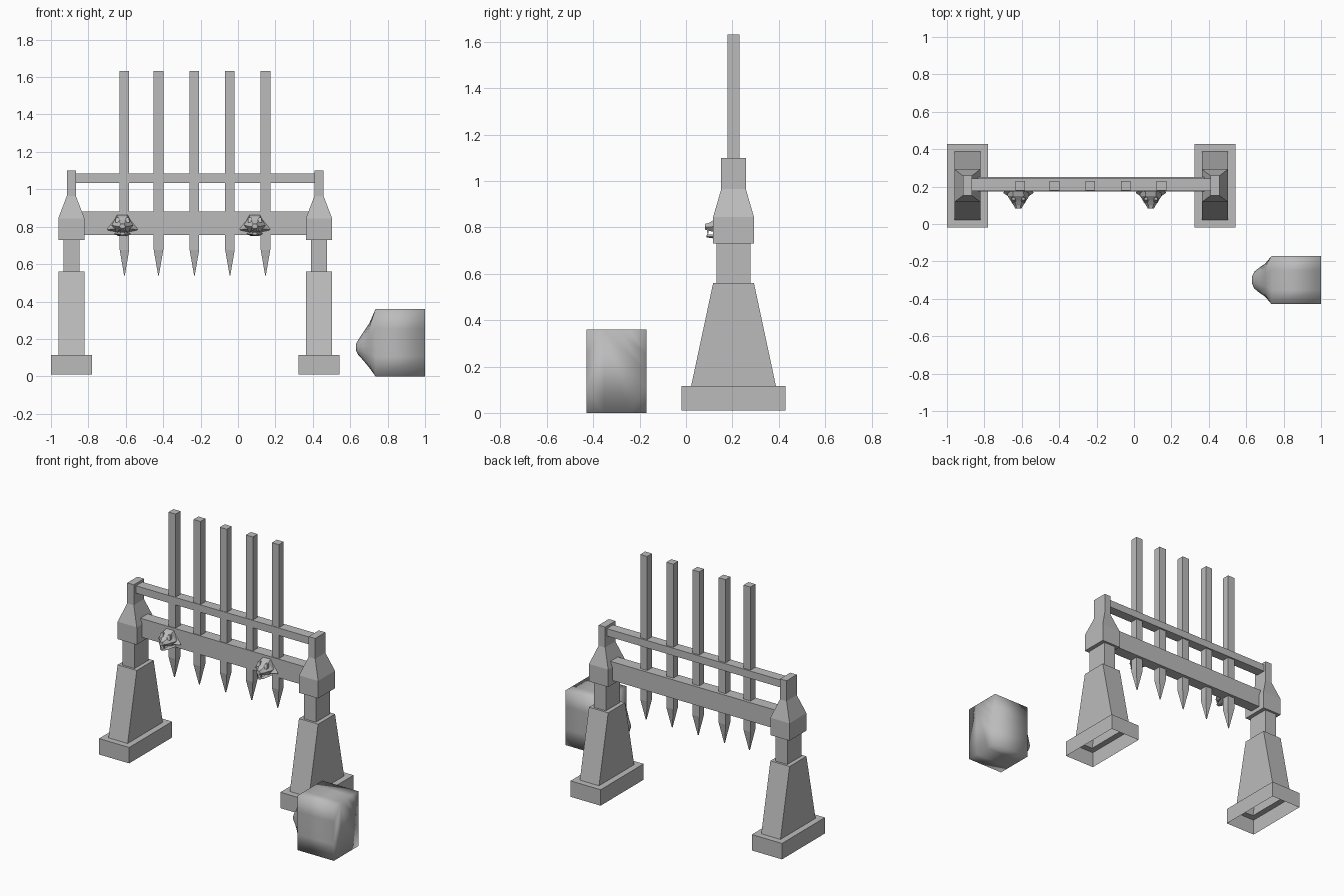
import bpy, bmesh
from math import cos, sin, pi
from mathutils import Vector

cube = bpy.data.objects.get("Cube")
if cube:
    bpy.data.objects.remove(cube, do_unlink=True)

stone = bpy.data.materials.new("stone_grey")
stone.use_nodes = True
GREY = (0.5, 0.5, 0.5, 1)
stone.diffuse_color = GREY
stone.node_tree.nodes["Principled BSDF"].inputs["Base Color"].default_value = GREY

GATE_Y = 0.205


def loft(name, rings, cap_start=True, cap_end=True, smooth=False):
    """Skin a list of equal-length point rings into one object."""
    bm = bmesh.new()
    loops = [[bm.verts.new(p) for p in ring] for ring in rings]
    for a, b in zip(loops, loops[1:]):
        for i in range(len(a)):
            j = (i + 1) % len(a)
            bm.faces.new((a[i], a[j], b[j], b[i]))
    if cap_start:
        bm.faces.new(loops[0][::-1])
    if cap_end:
        bm.faces.new(loops[-1])
    bmesh.ops.recalc_face_normals(bm, faces=bm.faces)
    for f in bm.faces:
        f.smooth = smooth
    mesh = bpy.data.meshes.new(name)
    bm.to_mesh(mesh)
    bm.free()
    mesh.materials.append(stone)
    obj = bpy.data.objects.new(name, mesh)
    bpy.context.collection.objects.link(obj)
    return obj


def rect(cx, cy, z, hx, hy):
    return [(cx + sx * hx, cy + sy * hy, z)
            for sx, sy in ((-1, -1), (1, -1), (1, 1), (-1, 1))]


def beam(name, x0, x1, y0, y1, z0, z1):
    cx, cy, hx, hy = (x0 + x1) / 2, (y0 + y1) / 2, (x1 - x0) / 2, (y1 - y0) / 2
    return loft(name, [rect(cx, cy, z, hx, hy) for z in (z0, z1)])


# Pillars: plinth, sloped foot, neck and tapered cap, open underneath
PILLAR = [  # z, half width, half depth
    (0.01, 0.11, 0.224), (0.115, 0.11, 0.224),
    (0.115, 0.07, 0.183), (0.56, 0.07, 0.088),
    (0.56, 0.043, 0.073), (0.73, 0.043, 0.073),
    (0.73, 0.07, 0.088), (0.845, 0.07, 0.088),
    (0.965, 0.024, 0.053), (1.10, 0.024, 0.053),
]
for side, x in (("right", -0.891), ("left", 0.433)):
    loft(side + "_pillar", [rect(x, GATE_Y, z, hx, hy) for z, hx, hy in PILLAR],
         cap_start=False)

# Cross beams
beam("upper_rail", -0.88, 0.42, 0.176, 0.242, 1.035, 1.084)
beam("lower_beam", -0.88, 0.42, 0.174, 0.25, 0.757, 0.88)

# Spiked bars
for n, x in enumerate((-0.607, -0.425, -0.233, -0.043, 0.147)):
    loft(f"spiked_bar_{n + 1}",
         [rect(x, GATE_Y, z, h, h)
          for z, h in ((0.54, 0.002), (0.676, 0.0255), (1.632, 0.0255))])


def head_ring(cx, y, half, low, high):
    """Six-sided section of an animal head, widest below the middle."""
    mid = low + (high - low) * 0.45
    return [(cx + half * u, y, z) for u, z in
            ((-0.5, low), (0.5, low), (1, mid), (0.5, high), (-0.5, high), (-1, mid))]


# Carved animal heads with open mouths
for side, x in (("right", -0.618), ("left", 0.09)):
    loft(side + "_head_skull", [head_ring(x, *r) for r in (
        (0.18, 0.055, 0.765, 0.865), (0.15, 0.058, 0.77, 0.855),
        (0.125, 0.042, 0.78, 0.835), (0.10, 0.026, 0.785, 0.82),
        (0.082, 0.016, 0.79, 0.815))])
    loft(side + "_head_jaw", [head_ring(x, *r) for r in (
        (0.18, 0.045, 0.75, 0.78), (0.12, 0.028, 0.752, 0.77),
        (0.088, 0.014, 0.757, 0.768))])
    for s in (-1, 1):
        # Swept ears, brows and fangs
        loft(f"{side}_head_ear_{s}", [
            [(x + s * 0.035, 0.18, 0.77), (x + s * 0.035, 0.135, 0.79),
             (x + s * 0.035, 0.175, 0.845)],
            [(x + s * 0.08, 0.172, 0.782), (x + s * 0.08, 0.165, 0.785),
             (x + s * 0.08, 0.172, 0.79)]])
        loft(f"{side}_head_brow_{s}", [
            rect(x + s * 0.024, 0.128, 0.822, 0.014, 0.012),
            rect(x + s * 0.027, 0.135, 0.85, 0.008, 0.008)])
        loft(f"{side}_head_fang_{s}", [
            rect(x + s * 0.013, 0.094, 0.768, 0.001, 0.001),
            rect(x + s * 0.013, 0.094, 0.795, 0.005, 0.005)])


def block_ring(x, half, low, high, square):
    """Section across x that blends from an ellipse to a rectangle."""
    ring = []
    for i in range(16):
        a = i * pi / 8
        c, s = cos(a), sin(a)
        grow = 1 + square * (1 / max(abs(c), abs(s)) - 1)
        ring.append(Vector((x, -0.3 + c * grow * half,
                            (low + high) / 2 + s * grow * (high - low) / 2)))
    return ring


# Separate smooth block with a rounded snout on one end
loft("rounded_block", [block_ring(*r) for r in (
    (1.0, 0.129, 0.0, 0.36, 1), (0.735, 0.129, 0.0, 0.36, 1),
    (0.703, 0.09, 0.045, 0.285, 0.5), (0.67, 0.067, 0.085, 0.235, 0.2),
    (0.643, 0.045, 0.115, 0.195, 0), (0.63, 0.016, 0.14, 0.172, 0))],
    smooth=True)
